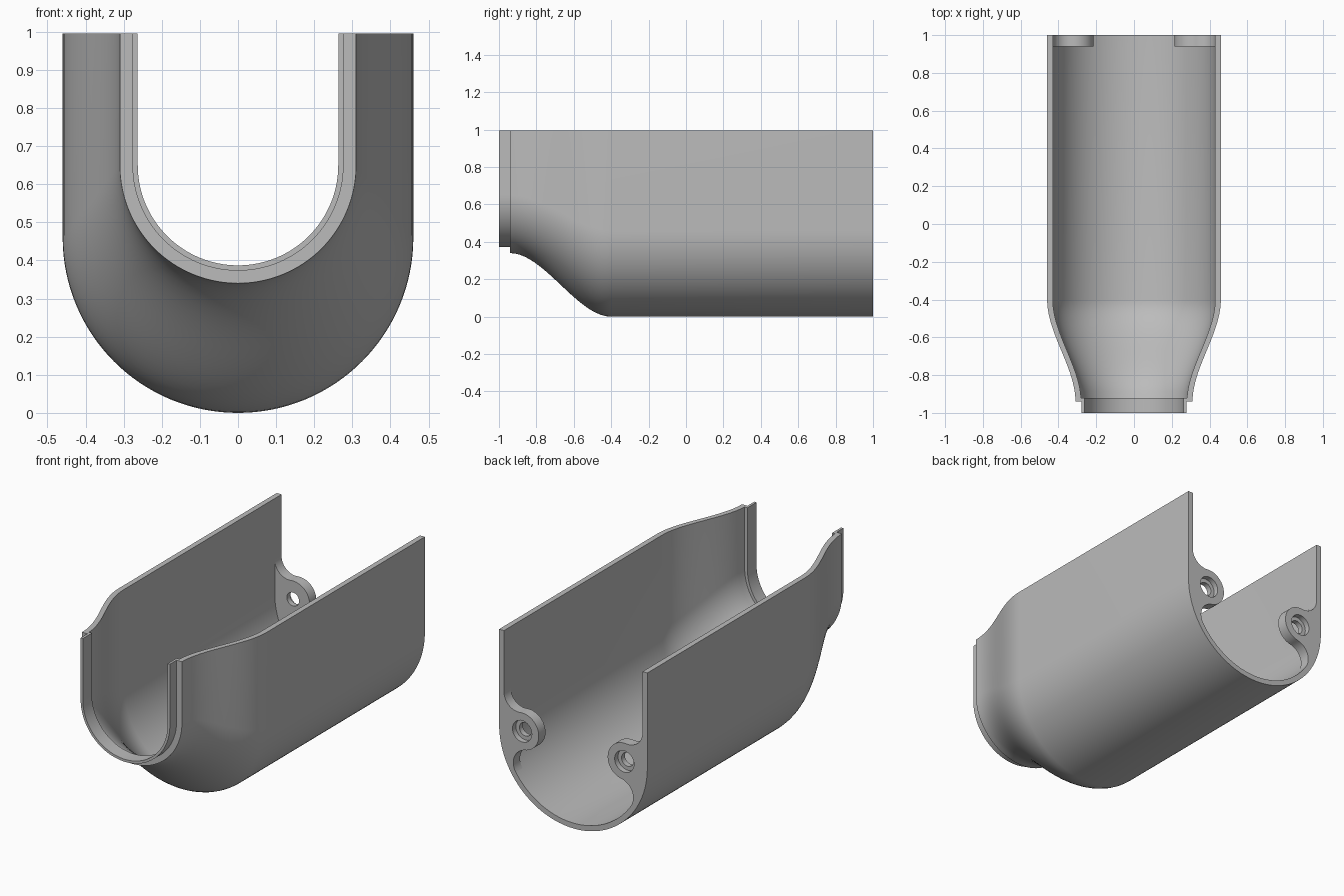
import bpy, bmesh
from math import sin, cos, pi, atan2, sqrt, hypot

if "Cube" in bpy.data.objects:
    bpy.data.objects.remove(bpy.data.objects["Cube"])

TOP = 0.995          # height of the open rim
R_BACK, R_FRONT = 0.46, 0.31
Z_BACK, Z_FRONT = 0.46, 0.65
WALL = 0.03
Y_BEND, Y_STEP = -0.40, -0.94

grey = bpy.data.materials.new("plain_grey")
grey.use_nodes = True
grey.diffuse_color = (0.5, 0.5, 0.5, 1)
grey.node_tree.nodes["Principled BSDF"].inputs["Base Color"].default_value = (0.5, 0.5, 0.5, 1)


def finish(bm, name):
    bmesh.ops.recalc_face_normals(bm, faces=bm.faces)
    mesh = bpy.data.meshes.new(name)
    bm.to_mesh(mesh)
    bm.free()
    mesh.materials.append(grey)
    obj = bpy.data.objects.new(name, mesh)
    bpy.context.collection.objects.link(obj)
    bpy.ops.object.select_all(action='DESELECT')
    obj.select_set(True)
    bpy.context.view_layer.objects.active = obj
    bpy.ops.object.shade_smooth_by_angle(angle=pi / 6)


def strip(bm, a, b, closed=True):
    n = len(a)
    for i in range(n if closed else n - 1):
        j = (i + 1) % n
        bm.faces.new((a[i], a[j], b[j], b[i]))


# Trough: U sections lofted round the closed wall profile
def u_section(bm, y, radius, zc, steps=64):
    pts = [(radius, TOP)]
    pts += [(radius * cos(pi * i / steps), zc - radius * sin(pi * i / steps))
            for i in range(steps + 1)]
    pts.append((-radius, TOP))
    return [bm.verts.new((x, y, z)) for x, z in pts]


def neck(t):
    s = t * t * (3 - 2 * t)
    return (Y_BEND + (Y_STEP - Y_BEND) * t,
            R_BACK + (R_FRONT - R_BACK) * s,
            Z_BACK + (Z_FRONT - Z_BACK) * s)


bend = [neck(i / 20) for i in range(21)]
outer = [(1, R_BACK, Z_BACK)] + bend
lip = [(Y_STEP, 0.277, Z_FRONT), (-1, 0.277, Z_FRONT),
       (-1, 0.263, Z_FRONT), (-0.92, 0.263, Z_FRONT)]
inner = [(max(y, -0.92), r - WALL, z) for y, r, z in reversed(outer)]

bm = bmesh.new()
rings = [u_section(bm, *station) for station in outer + lip + inner]
for a, b in zip(rings, rings[1:] + rings[:1]):
    strip(bm, a, b, closed=False)
# Flat rims along both sides
for end in (0, -1):
    bm.faces.new([ring[end] for ring in rings])
finish(bm, "trough_shell")


# Screw ears: filleted lugs with a counterbored hole
def arc(cx, cz, r, a0, a1, n=14):
    return [(cx + r * cos(a0 + (a1 - a0) * i / n),
             cz + r * sin(a0 + (a1 - a0) * i / n)) for i in range(n + 1)]


def ear_outline(bx, boss, fillet):
    w = R_BACK - WALL
    d1, d2 = w - fillet, boss + fillet
    ux, uz = d1, sqrt(d2 ** 2 - (d1 - bx) ** 2)
    lx = (d1 ** 2 - d2 ** 2 + bx ** 2) / (2 * bx)
    lz = -sqrt(d1 ** 2 - lx ** 2)
    up = atan2(uz, ux - bx)
    low = atan2(lz, lx - bx) + 2 * pi
    wall_angle = atan2(lz, lx)
    pts = arc(ux, uz, fillet, 0, up - pi)
    pts += arc(bx, 0, boss, up, low, 28)[1:]
    pts += arc(lx, lz, fillet, low - pi, wall_angle)[1:]
    pts += arc(0, 0, w + 0.004, wall_angle, 0)
    pts.append((w + 0.004, uz))
    return pts


def screw_ear(name, side):
    bx = 0.317
    bm = bmesh.new()

    def loop(pts, y):
        return [bm.verts.new((side * x, y, Z_BACK + z)) for x, z in pts]

    def fill(*loops):
        edges = []
        for vs in loops:
            for a, b in zip(vs, vs[1:] + vs[:1]):
                edges.append(bm.edges.get((a, b)) or bm.edges.new((a, b)))
        bmesh.ops.triangle_fill(bm, edges=edges, use_beauty=True)

    outline = ear_outline(bx, 0.103, 0.09)
    bore = arc(bx, 0, 0.06, 0, 2 * pi, 32)[:-1]
    hole = arc(bx, 0, 0.038, 0, 2 * pi, 32)[:-1]
    back, front = loop(outline, 1), loop(outline, 0.94)
    bore_back, bore_floor = loop(bore, 1), loop(bore, 0.97)
    hole_floor, hole_front = loop(hole, 0.97), loop(hole, 0.94)
    fill(back, bore_back)
    fill(front, hole_front)
    strip(bm, back, front)
    strip(bm, bore_back, bore_floor)
    strip(bm, bore_floor, hole_floor)
    strip(bm, hole_floor, hole_front)
    finish(bm, name)


screw_ear("left_screw_ear", 1)
screw_ear("right_screw_ear", -1)
